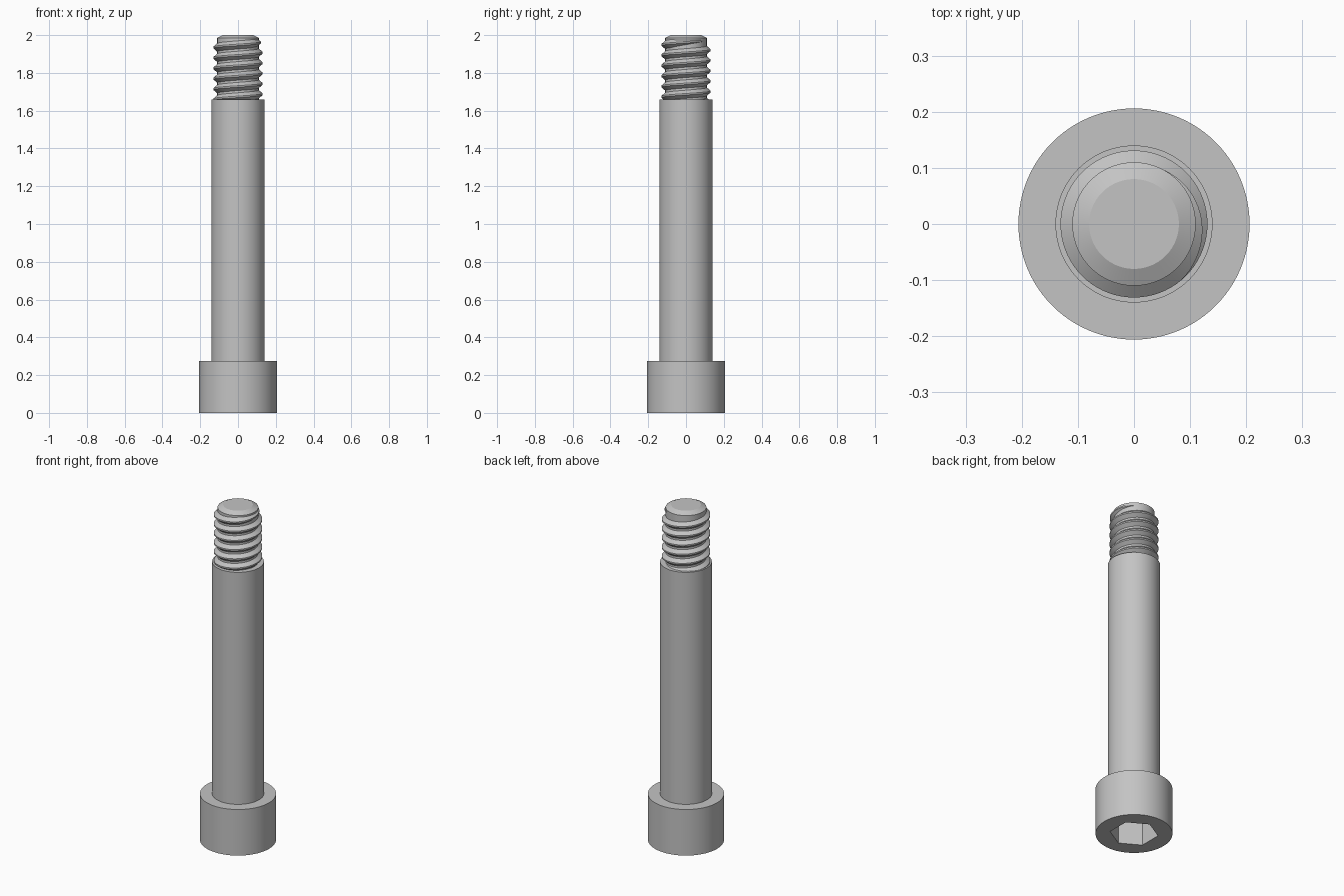
import bpy
import bmesh
from math import cos, sin, pi, radians

SEGMENTS = 96
HEAD_R, HEAD_TOP = 0.206, 0.275
SHANK_R, SHANK_TOP = 0.14, 1.66
ROOT_R, CREST_R, PITCH = 0.11, 0.131, 0.055

cube = bpy.data.objects.get("Cube")
if cube:
    bpy.data.objects.remove(cube, do_unlink=True)

steel = bpy.data.materials.new("steel grey")
steel.use_nodes = True
GREY = (0.55, 0.55, 0.55, 1)
steel.diffuse_color = GREY
steel.node_tree.nodes["Principled BSDF"].inputs["Base Color"].default_value = GREY


def finish(name, bm):
    """Turn a bmesh into a smooth, sharp-edged steel object."""
    bmesh.ops.recalc_face_normals(bm, faces=bm.faces)
    mesh = bpy.data.meshes.new(name)
    bm.to_mesh(mesh)
    bm.free()
    mesh.materials.append(steel)
    obj = bpy.data.objects.new(name, mesh)
    bpy.context.collection.objects.link(obj)
    smooth(obj)
    return obj


def smooth(obj):
    bpy.ops.object.select_all(action="DESELECT")
    obj.select_set(True)
    bpy.context.view_layer.objects.active = obj
    bpy.ops.object.shade_smooth_by_angle(angle=radians(25))


def turned(name, profile, sides=SEGMENTS, start=0):
    """Closed solid of revolution from (radius, height) points."""
    bm = bmesh.new()
    rings = []
    for r, z in profile:
        angles = [start + 2 * pi * i / sides for i in range(sides)]
        rings.append([bm.verts.new((r * cos(a), r * sin(a), z)) for a in angles])
    for low, high in zip(rings, rings[1:]):
        for i in range(sides):
            j = (i + 1) % sides
            bm.faces.new((low[i], low[j], high[j], high[i]))
    bm.faces.new(rings[0][::-1])
    bm.faces.new(rings[-1])
    return finish(name, bm)


# Cylindrical head with a hexagonal socket cut into its underside
head = turned("head", [(HEAD_R, 0), (HEAD_R, HEAD_TOP)])
cutter = turned("socket_cutter", [(0.13, -0.05), (0.13, 0.14)], sides=6, start=pi / 6)
cutter.hide_render = True
cut = head.modifiers.new("socket", "BOOLEAN")
cut.operation = "DIFFERENCE"
cut.solver = "EXACT"
cut.object = cutter
bpy.context.view_layer.objects.active = head
bpy.ops.object.modifier_apply(modifier=cut.name)
bpy.data.objects.remove(cutter, do_unlink=True)
smooth(head)

# Plain shank
turned("shank", [(SHANK_R, HEAD_TOP), (SHANK_R, SHANK_TOP)])

# Threaded core with a chamfered tip
turned("thread_core", [(ROOT_R, SHANK_TOP), (ROOT_R, 1.985), (0.08, 2)])

# Helical thread ridge: starts inside the shank and runs out near the tip
bm = bmesh.new()
end_angle, runout = radians(60), radians(110)
steps_per_turn, turns = 72, 6
count = steps_per_turn * turns
sections = []
for i in range(count + 1):
    a = end_angle - 2 * pi * (count - i) / steps_per_turn
    z = 1.962 + PITCH * a / (2 * pi)
    size = max(0.03, min(1, (end_angle - a) / runout))
    crest = ROOT_R + (CREST_R - ROOT_R) * size
    half = 0.004 + 0.021 * size
    tooth = [(ROOT_R - 0.004, -half), (crest, -0.004), (crest, 0.004), (ROOT_R - 0.004, half)]
    sections.append([bm.verts.new((r * cos(a), r * sin(a), z + dz)) for r, dz in tooth])
for s, t in zip(sections, sections[1:]):
    for k in range(4):
        n = (k + 1) % 4
        bm.faces.new((s[k], s[n], t[n], t[k]))
bm.faces.new(sections[0])
bm.faces.new(sections[-1])
finish("thread", bm)
